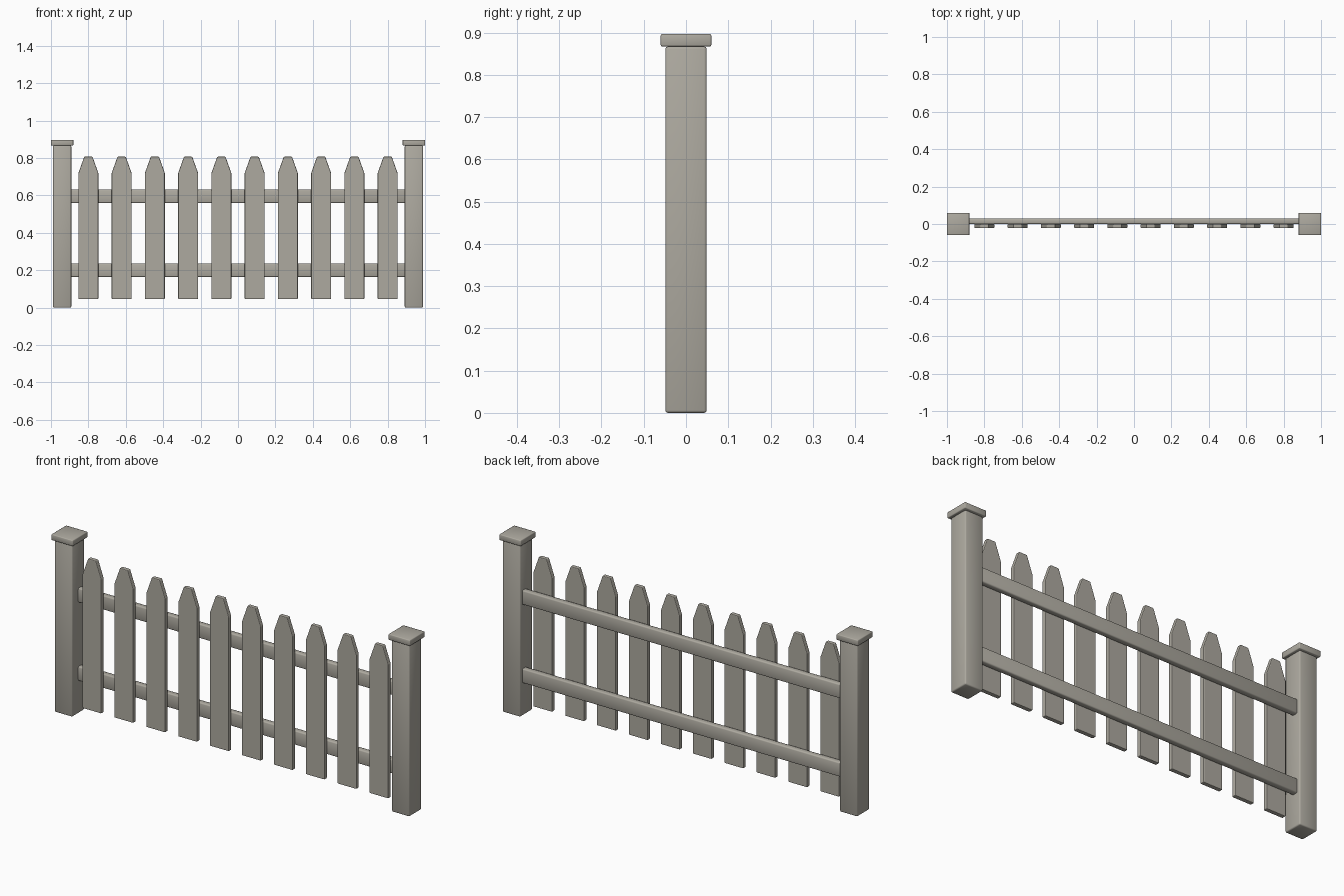
import bpy, bmesh

cube = bpy.data.objects.get("Cube")
if cube:
    bpy.data.objects.remove(cube)

wood = bpy.data.materials.new("weathered_wood")
wood.use_nodes = True
color = (0.42, 0.40, 0.35, 1)
wood.diffuse_color = color
wood.node_tree.nodes["Principled BSDF"].inputs["Base Color"].default_value = color


def add_object(name, bm, bevel, segments=2, smooth=True):
    bmesh.ops.recalc_face_normals(bm, faces=bm.faces)
    for f in bm.faces:
        f.smooth = smooth
    mesh = bpy.data.meshes.new(name)
    bm.to_mesh(mesh)
    bm.free()
    mesh.materials.append(wood)
    obj = bpy.data.objects.new(name, mesh)
    bpy.context.collection.objects.link(obj)
    if bevel:
        mod = obj.modifiers.new("soft_edges", "BEVEL")
        mod.width = bevel
        mod.segments = segments
    return obj


def box(name, lo, hi, bevel):
    bm = bmesh.new()
    bmesh.ops.create_cube(bm, size=1)
    for v in bm.verts:
        v.co = [hi[i] if v.co[i] > 0 else lo[i] for i in range(3)]
    return add_object(name, bm, bevel)


# Posts with square caps
for side, x in (("left", 0.94), ("right", -0.94)):
    box(side + "_post", (x - 0.049, -0.049, 0), (x + 0.049, 0.049, 0.867), 0.006)
    box(side + "_post_cap", (x - 0.06, -0.06, 0.867), (x + 0.06, 0.06, 0.897), 0.004)

# Horizontal rails behind the pickets
for name, z in (("lower_rail", 0.2), ("upper_rail", 0.595)):
    box(name, (-0.9, 0, z - 0.036), (0.9, 0.03, z + 0.036), 0.006)

# Pointed pickets, with the front rim chamfered
half = [(0.053, 0.045), (0.053, 0.72), (0.022, 0.807)]
outline = half + [(-x, z) for x, z in reversed(half)]
for i in range(10):
    cx = -0.8 + i * 1.6 / 9
    bm = bmesh.new()
    face = bm.faces.new([bm.verts.new((cx + x, 0, z)) for x, z in outline])
    new = bmesh.ops.extrude_face_region(bm, geom=[face])["geom"]
    front = [v for v in new if isinstance(v, bmesh.types.BMVert)]
    bmesh.ops.translate(bm, verts=front, vec=(0, -0.022, 0))
    add_object(f"picket_{i + 1}", bm, 0.004, smooth=False)
